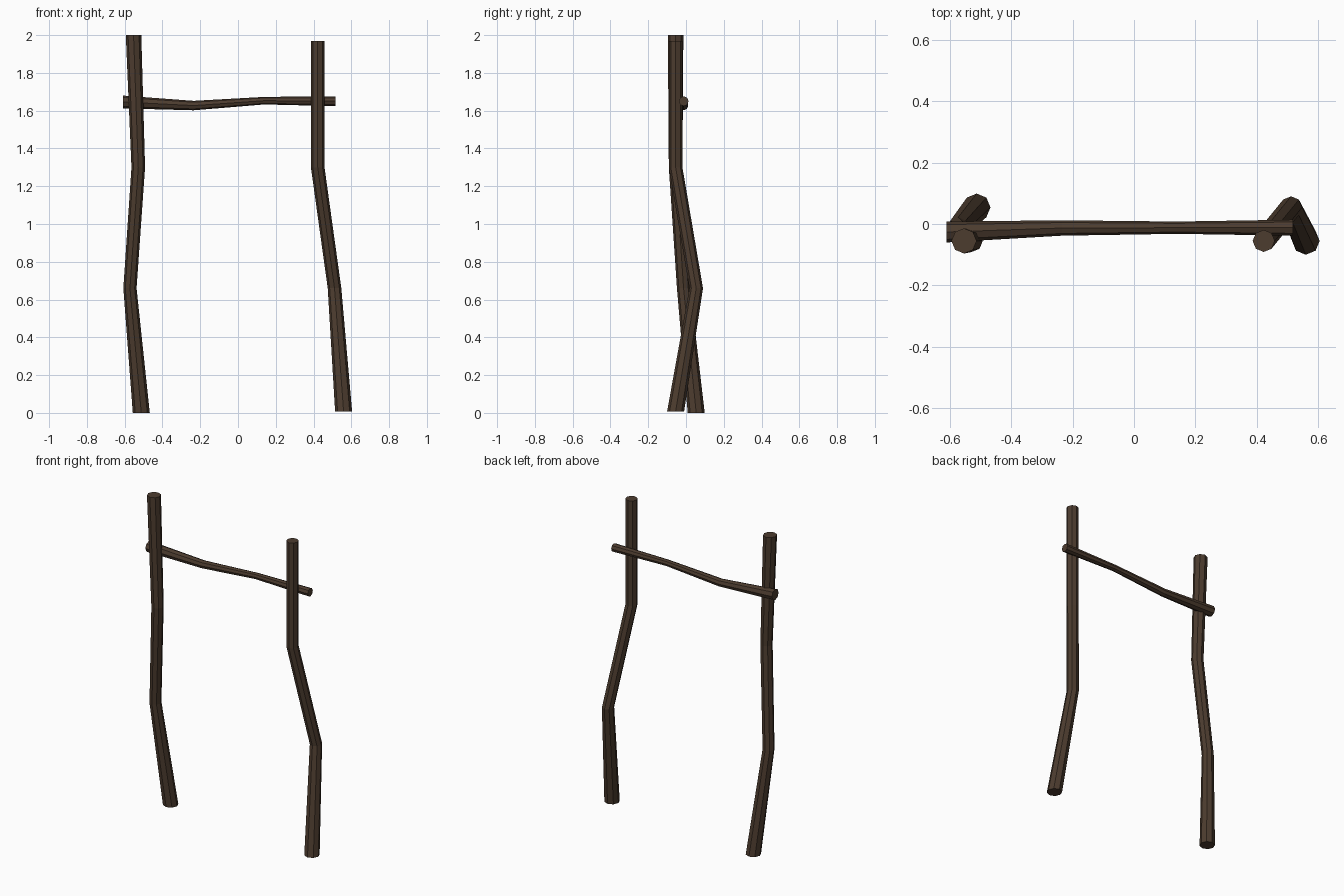
import bpy, bmesh, math
from mathutils import Vector

if "Cube" in bpy.data.objects:
    bpy.data.objects.remove(bpy.data.objects["Cube"])

wood = bpy.data.materials.new("dark brown wood")
wood.diffuse_color = (0.073, 0.045, 0.028, 1)
wood.use_nodes = True
wood.node_tree.nodes["Principled BSDF"].inputs["Base Color"].default_value = wood.diffuse_color
SIDES = 8


def pole(name, rings, u, v, turn):
    """Loft an octagonal pole through (centre, radius) rings lying in the u-v plane."""
    bm = bmesh.new()
    loops = []
    for x, y, z, r in rings:
        c = Vector((x, y, z))
        loops.append([bm.verts.new(c + r * (u * math.cos(a) + v * math.sin(a)))
                      for a in (turn + i * math.tau / SIDES for i in range(SIDES))])
    for a, b in zip(loops, loops[1:]):
        for i in range(SIDES):
            j = (i + 1) % SIDES
            bm.faces.new((a[i], a[j], b[j], b[i]))
    bm.faces.new(loops[0][::-1])
    bm.faces.new(loops[-1])
    bmesh.ops.recalc_face_normals(bm, faces=bm.faces)
    me = bpy.data.meshes.new(name)
    bm.to_mesh(me)
    bm.free()
    me.materials.append(wood)
    ob = bpy.data.objects.new(name, me)
    bpy.context.collection.objects.link(ob)


X, Y, Z = Vector((1, 0, 0)), Vector((0, 1, 0)), Vector((0, 0, 1))

# Crooked upright posts
pole("left_post", [(-0.512, 0.054, 0.0, 0.045), (-0.572, -0.013, 0.66, 0.035),
                   (-0.528, -0.055, 1.3, 0.036), (-0.553, -0.055, 2.0, 0.041)],
     X, Y, 0)
pole("right_post", [(0.559, -0.055, 0.008, 0.045), (0.511, 0.054, 0.66, 0.036),
                    (0.422, -0.055, 1.3, 0.036), (0.422, -0.055, 1.97, 0.036)],
     X, Y, 0)

# Thin crossbar behind the posts
pole("crossbar", [(-0.61, -0.026, 1.646, 0.034), (-0.235, -0.013, 1.627, 0.025),
                  (0.14, -0.012, 1.653, 0.02), (0.517, -0.012, 1.65, 0.026)],
     Y, Z, 0)
